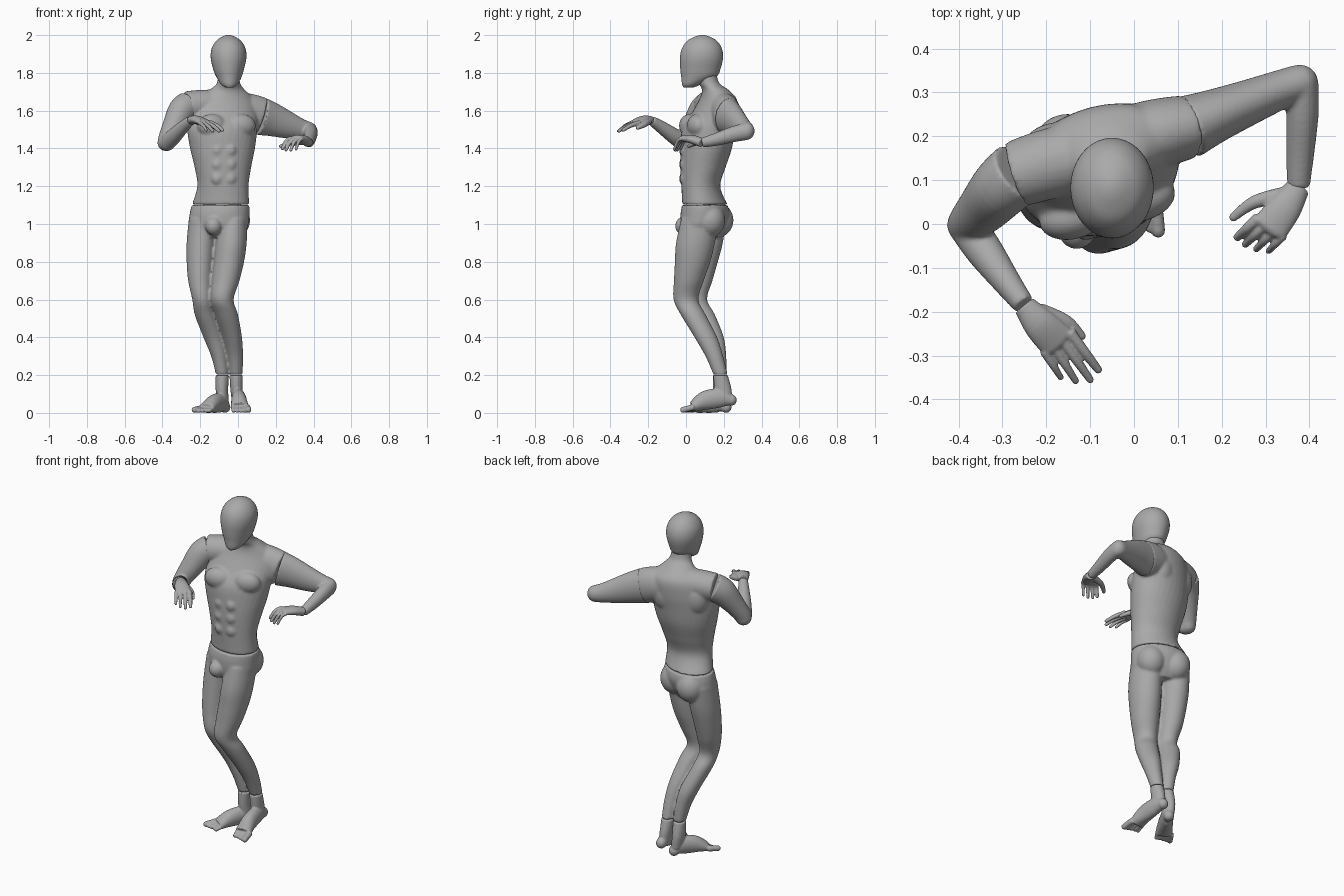
import bpy
import bmesh
import math
from mathutils import Vector, Matrix

cube = bpy.data.objects.get("Cube")
if cube:
    bpy.data.objects.remove(cube, do_unlink=True)

grey = bpy.data.materials.new("matte grey")
grey.use_nodes = True
colour = (0.4, 0.4, 0.4, 1)
grey.diffuse_color = colour
grey.node_tree.nodes["Principled BSDF"].inputs["Base Color"].default_value = colour

UP = Vector((0, 0, 1))
SIDES = 32


def spline(rows, steps=5):
    """Catmull-Rom interpolation of every value in the rows."""
    rows = [tuple(row) for row in rows]
    padded = [rows[0]] + rows + [rows[-1]]
    dense = []
    for p, q, r, s in zip(padded, padded[1:], padded[2:], padded[3:]):
        for step in range(steps):
            t = step / steps
            dense.append([b + 0.5 * t * (c - a + t * (2*a - 5*b + 4*c - d + t * (3*(b - c) + d - a)))
                          for a, b, c, d in zip(p, q, r, s)])
    return dense + [list(rows[-1])]


def tube(bm, rows, side=(1, 0, 0), axis=None, dome=False):
    """Skin elliptical rings; each row is x, y, z, half width, half depth and optional yaw."""
    dense = spline(rows)
    centres = [Vector(row[:3]) for row in dense]
    sections = []
    for i, row in enumerate(dense):
        ahead, behind = centres[min(i + 1, len(dense) - 1)], centres[max(i - 1, 0)]
        normal = axis or (ahead - behind).normalized()
        yaw = math.radians(row[5]) if len(row) > 5 else 0
        across = Matrix.Rotation(yaw, 3, 'Z') @ Vector(side)
        across = (across - normal * across.dot(normal)).normalized()
        sections.append((centres[i], across * row[3], normal.cross(across) * row[4], normal))
    if dome:
        centre, across, upward, normal = sections[-1]
        reach = min(across.length, upward.length)
        for degrees in (25, 50, 70, 83):
            angle = math.radians(degrees)
            shrink = math.cos(angle)
            sections.append((centre + normal * reach * math.sin(angle),
                             across * shrink, upward * shrink, normal))
    rings = []
    for centre, across, upward, normal in sections:
        angles = [math.tau * k / SIDES for k in range(SIDES)]
        rings.append([bm.verts.new(centre + across * math.cos(t) + upward * math.sin(t)) for t in angles])
    for low, high in zip(rings, rings[1:]):
        for k in range(SIDES):
            n = (k + 1) % SIDES
            bm.faces.new((low[k], low[n], high[n], high[k]))
    bm.faces.new(rings[0][::-1])
    bm.faces.new(rings[-1])


def blob(bm, centre, radii, yaw=0):
    """Muscle ellipsoid."""
    place = (Matrix.Translation(centre) @ Matrix.Rotation(math.radians(yaw), 4, 'Z')
             @ Matrix.Diagonal((*radii, 1)))
    bmesh.ops.create_uvsphere(bm, u_segments=24, v_segments=16, radius=1, matrix=place)


def finish(name, bm, voxel, smoothing):
    """Fuse the overlapping pieces into one smooth skin."""
    for vert in bm.verts:
        vert.co.z = max(vert.co.z, 0)
    bmesh.ops.recalc_face_normals(bm, faces=bm.faces)
    mesh = bpy.data.meshes.new(name)
    bm.to_mesh(mesh)
    bm.free()
    mesh.materials.append(grey)
    part = bpy.data.objects.new(name, mesh)
    bpy.context.collection.objects.link(part)
    fuse = part.modifiers.new("fuse", 'REMESH')
    fuse.mode = 'VOXEL'
    fuse.voxel_size = voxel
    fuse.use_smooth_shade = True
    soften = part.modifiers.new("soften", 'SMOOTH')
    soften.factor = 0.5
    soften.iterations = smoothing


# Head: an egg with a narrow chin
bm = bmesh.new()
tube(bm, [(-.045, .012, 1.722, .022, .028), (-.046, .03, 1.74, .045, .052),
          (-.048, .068, 1.78, .068, .094), (-.05, .076, 1.82, .082, .107),
          (-.05, .082, 1.88, .095, .115), (-.05, .084, 1.93, .09, .106),
          (-.05, .085, 1.97, .066, .079), (-.05, .086, 1.992, .034, .04),
          (-.05, .086, 2.001, .01, .012)], axis=UP)
finish("head", bm, .007, 6)

# Torso: twisted trunk, neck, shoulder stubs and muscles
bm = bmesh.new()
tube(bm, [(-.092, .1, 1.103, .155, .116, -18), (-.08, .078, 1.2, .136, .103, -5),
          (-.08, .09, 1.3, .15, .12, 3), (-.082, .107, 1.4, .173, .135, 10),
          (-.083, .12, 1.5, .188, .137, 15), (-.075, .15, 1.58, .185, .118, 15),
          (-.068, .17, 1.66, .155, .095, 14), (-.058, .155, 1.71, .095, .07, 8),
          (-.05, .122, 1.745, .062, .055, 0), (-.05, .105, 1.8, .056, .056, 0)], axis=UP)
tube(bm, [(-.1, .16, 1.632, .08, .08), (-.2, .135, 1.63, .08, .08),
          (-.27, .113, 1.622, .076, .081)], side=(.25, -.97, 0))
tube(bm, [(-.05, .175, 1.61, .085, .09), (.05, .205, 1.592, .08, .1),
          (.124, .222, 1.57, .073, .1)], side=(-.25, .97, 0))
chest = Matrix.Translation((-.083, .12, 0)) @ Matrix.Rotation(math.radians(15), 4, 'Z')
belly = Matrix.Translation((-.08, .088, 0)) @ Matrix.Rotation(math.radians(3), 4, 'Z')
for mirror in (-1, 1):
    blob(bm, chest @ Vector((mirror * .08, -.085, 1.52)), (.08, .052, .062), 15)
    blob(bm, chest @ Vector((mirror * .085, .075, 1.56)), (.075, .06, .1), 15)
    for level in range(3):
        blob(bm, belly @ Vector((mirror * .034, -.098, 1.24 + .075 * level)), (.033, .025, .035), 3)
finish("torso", bm, .007, 7)

# Pelvis and legs
bm = bmesh.new()
tube(bm, [(-.092, .1, 1.1, .156, .117, -18), (-.098, .1, 1.05, .162, .125, -18),
          (-.105, .092, .98, .158, .11, -18), (-.108, .088, .93, .11, .08, -18)], axis=UP)
hips = Matrix.Translation((-.1, .1, 0)) @ Matrix.Rotation(math.radians(-18), 4, 'Z')
for mirror in (-1, 1):
    blob(bm, hips @ Vector((mirror * .072, .05, 1.02)), (.08, .082, .09), -18)
blob(bm, (-.128, -.008, .99), (.045, .05, .05), -18)
left_leg = [(-.025, .075, 1.03, .075, .1), (-.036, .05, .9, .082, .103), (-.048, .035, .8, .08, .094),
            (-.065, .015, .7, .073, .079), (-.083, 0, .6, .06, .066), (-.06, .038, .52, .06, .066),
            (-.03, .105, .4, .051, .06), (-.015, .15, .3, .042, .047), (-.01, .183, .203, .034, .038)]
right_leg = [(-.185, .115, 1.03, .075, .1), (-.195, .1, .9, .077, .095), (-.2, .083, .8, .072, .086),
             (-.2, .065, .7, .064, .075), (-.19, .05, .6, .052, .062), (-.175, .088, .52, .054, .065),
             (-.13, .142, .4, .053, .058), (-.1, .165, .3, .042, .048), (-.083, .18, .203, .034, .037)]
for leg in (left_leg, right_leg):
    tube(bm, leg, axis=-UP)
finish("pelvis_and_legs", bm, .007, 5)


def foot(name, ankle, sole, forward):
    """Ankle column, wedge of the foot and five toes."""
    bm = bmesh.new()
    forward = Vector(forward).normalized()
    across = forward.cross(UP) * (1 if name.startswith("right") else -1)
    tube(bm, ankle, axis=-UP)
    blob(bm, sole[0][:3], (.029, .029, .03))
    tube(bm, sole, side=across)
    ball = Vector(sole[-1][:3])
    for toe in range(5):
        root = ball + across * (.019 * toe - .036) - forward * .012 * (4 - abs(toe - 1)) / 4
        reach = .058 - .008 * toe if name else 0
        radius = .016 if toe == 4 else .011
        reach = .036 + .0055 * toe
        tip = root + forward * reach
        tube(bm, [(*root, radius, radius), (tip.x, tip.y, radius, radius, radius)],
             side=across, dome=True)
    finish(name, bm, .0045, 4)


# Feet: the left heel is slightly lifted
foot("left_foot",
     [(-.01, .183, .2, .035, .038), (-.008, .195, .13, .033, .045), (-.004, .205, .07, .03, .04)],
     [(-.004, .24, .068, .027, .029), (0, .18, .078, .035, .05), (.005, .1, .065, .041, .05),
      (.01, .035, .031, .047, .028)], (.03, -.3, 0))
foot("right_foot",
     [(-.083, .18, .2, .035, .037), (-.085, .188, .12, .033, .045), (-.078, .195, .05, .03, .04)],
     [(-.069, .212, .03, .027, .029), (-.09, .175, .052, .034, .05), (-.13, .11, .047, .041, .048),
      (-.167, .052, .024, .047, .026)], (-.54, -.84, 0))


def arm(name, upper, upper_side, lower, lower_side):
    """Upper arm to the elbow, then forearm from wrist to elbow."""
    bm = bmesh.new()
    tube(bm, upper, side=upper_side, dome=True)
    tube(bm, lower, side=lower_side, dome=True)
    finish(name, bm, .006, 5)


# Arms
arm("left_arm",
    [(.122, .221, 1.57, .073, .101), (.18, .245, 1.553, .062, .09), (.26, .277, 1.525, .052, .073),
     (.33, .305, 1.503, .045, .056), (.378, .322, 1.492, .042, .047)], (-.37, .93, 0),
    [(.375, .085, 1.43, .026, .026), (.379, .16, 1.448, .032, .034), (.384, .25, 1.475, .037, .042),
     (.383, .318, 1.49, .038, .046)], (1, 0, 0))
arm("right_arm",
    [(-.262, .118, 1.626, .074, .078), (-.3, .085, 1.595, .07, .076), (-.34, .04, 1.52, .06, .06),
     (-.37, .01, 1.46, .05, .05), (-.382, 0, 1.43, .044, .046)], (.76, -.65, 0),
    [(-.251, -.184, 1.548, .025, .025), (-.288, -.135, 1.516, .032, .033),
     (-.34, -.063, 1.465, .042, .042), (-.376, -.012, 1.43, .043, .045)], (.8, .58, 0))


def hand(name, palm, across, knuckle_gap, lift, tips, thumb):
    """Flat palm, four fingers from index to little finger, and a thumb."""
    bm = bmesh.new()
    across = Vector(across).normalized()
    tube(bm, palm, side=across, dome=True)
    knuckles = Vector(palm[-1][:3])
    for index, tip in enumerate(tips):
        root = knuckles + across * knuckle_gap * (1.5 - index)
        tip = Vector(tip)
        bend = root.lerp(tip, .55) + UP * lift
        size = .0115 - .0008 * index
        tube(bm, [(*root, size + .002, size + .002), (*bend, size, size),
                  (*tip, size - .002, size - .002)], side=across, dome=True)
    tube(bm, thumb, side=UP, dome=True)
    finish(name, bm, .0035, 3)


# Hands
hand("right_hand",
     [(-.25, -.186, 1.549, .026, .023), (-.215, -.228, 1.551, .038, .022), (-.176, -.268, 1.536, .043, .017)],
     (.8, .6, 0), .024, .006,
     [(-.082, -.332, 1.497), (-.1, -.355, 1.492), (-.133, -.358, 1.492), (-.167, -.35, 1.497)],
     [(-.215, -.2, 1.543, .017, .02), (-.155, -.222, 1.525, .014, .015), (-.119, -.256, 1.508, .009, .01)])
hand("left_hand",
     [(.375, .084, 1.43, .027, .024), (.345, .038, 1.447, .038, .023), (.312, -.006, 1.453, .042, .018)],
     (-.82, .57, 0), .023, .016,
     [(.236, -.03, 1.4), (.254, -.046, 1.392), (.279, -.057, 1.39), (.307, -.062, 1.395)],
     [(.345, .066, 1.436, .018, .02), (.275, .05, 1.428, .014, .015), (.226, .015, 1.412, .009, .01)])
